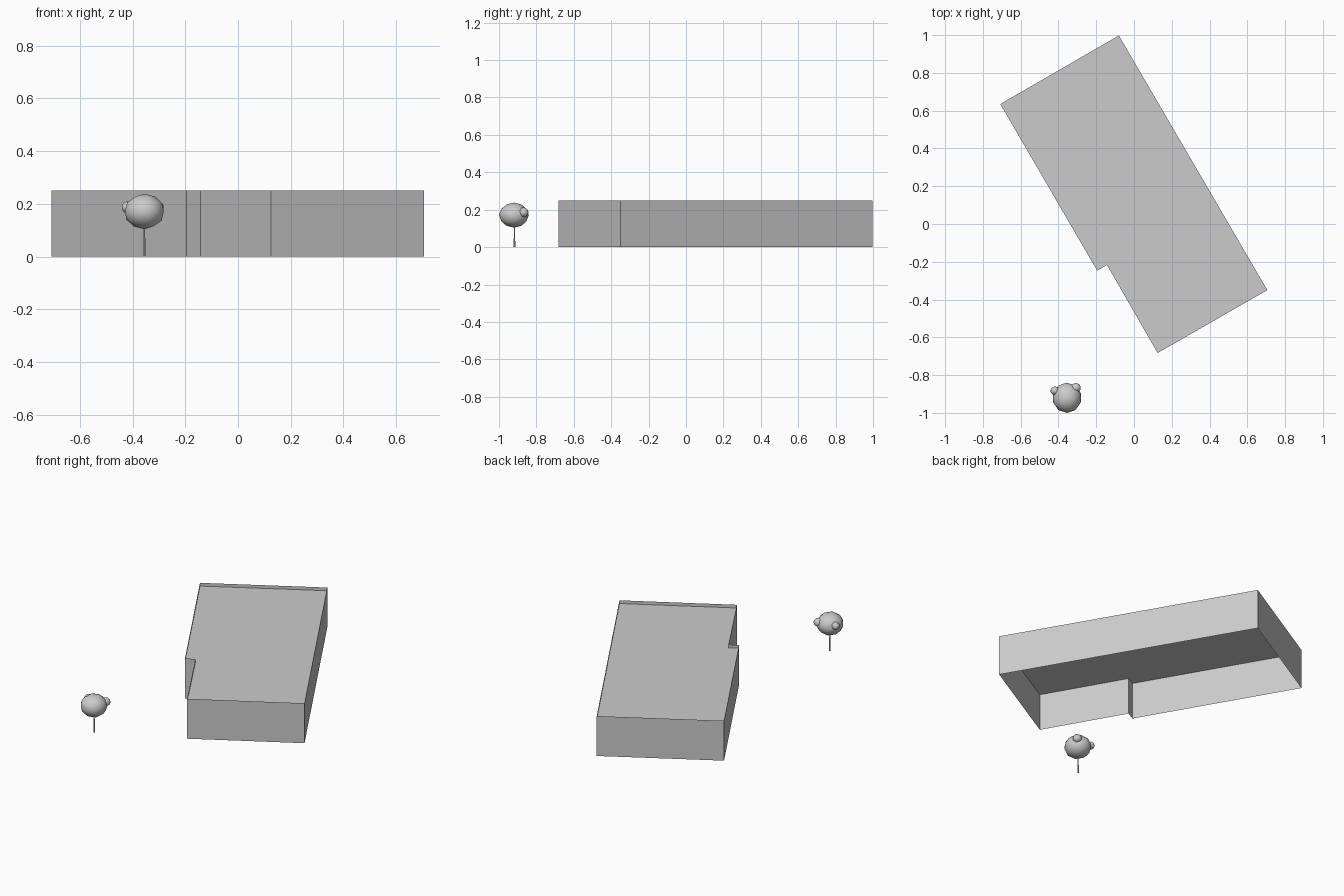
import bpy, bmesh
from mathutils import Vector, Matrix

if "Cube" in bpy.data.objects:
    bpy.data.objects.remove(bpy.data.objects["Cube"])


def add_object(name, bm):
    mesh = bpy.data.meshes.new(name)
    bm.to_mesh(mesh)
    bm.free()
    obj = bpy.data.objects.new(name, mesh)
    bpy.context.collection.objects.link(obj)
    return obj


# Building: footprint with a small step, open underneath, sunken roof behind a parapet
HEIGHT, PARAPET, RIM = 0.25, 0.02, 0.01
footprint = [(-0.08, 0.998), (-0.708, 0.635), (-0.195, -0.247),
             (-0.143, -0.217), (0.125, -0.683), (0.706, -0.35)]
bm = bmesh.new()
roof = bm.faces.new([bm.verts.new((x, y, HEIGHT)) for x, y in footprint])
outer_edges = list(roof.edges)
bmesh.ops.inset_region(bm, faces=[roof], thickness=RIM, use_even_offset=True)
inner = bmesh.ops.extrude_discrete_faces(bm, faces=[roof])["faces"][0]
bmesh.ops.translate(bm, verts=inner.verts[:], vec=(0, 0, -PARAPET))
walls = bmesh.ops.extrude_edge_only(bm, edges=outer_edges)["geom"]
bmesh.ops.translate(bm, verts=[g for g in walls if isinstance(g, bmesh.types.BMVert)],
                    vec=(0, 0, -HEIGHT))
bmesh.ops.recalc_face_normals(bm, faces=bm.faces[:])
if inner.normal.z < 0:
    bmesh.ops.reverse_faces(bm, faces=bm.faces[:])
add_object("building", bm)


# Tree crown: a main ball with smaller lumps
def blob(name, centre, size, detail):
    bm = bmesh.new()
    bmesh.ops.create_icosphere(bm, subdivisions=detail, radius=1,
                               matrix=Matrix.LocRotScale(Vector(centre), None, Vector(size)))
    for f in bm.faces:
        f.smooth = True
    return add_object(name, bm)


blob("tree_crown", (-0.355, -0.92, 0.171), (0.077, 0.08, 0.067), 2)
blob("crown_lump_left", (-0.419, -0.883, 0.187), (0.023, 0.023, 0.023), 2)
blob("crown_lump_right", (-0.308, -0.868, 0.186), (0.027, 0.026, 0.026), 2)

# Tree trunk
bm = bmesh.new()
bmesh.ops.create_cone(bm, cap_ends=True, segments=6, radius1=0.0045, radius2=0.003,
                      depth=0.12, matrix=Matrix.Translation((-0.355, -0.917, 0.06)))
add_object("tree_trunk", bm)
